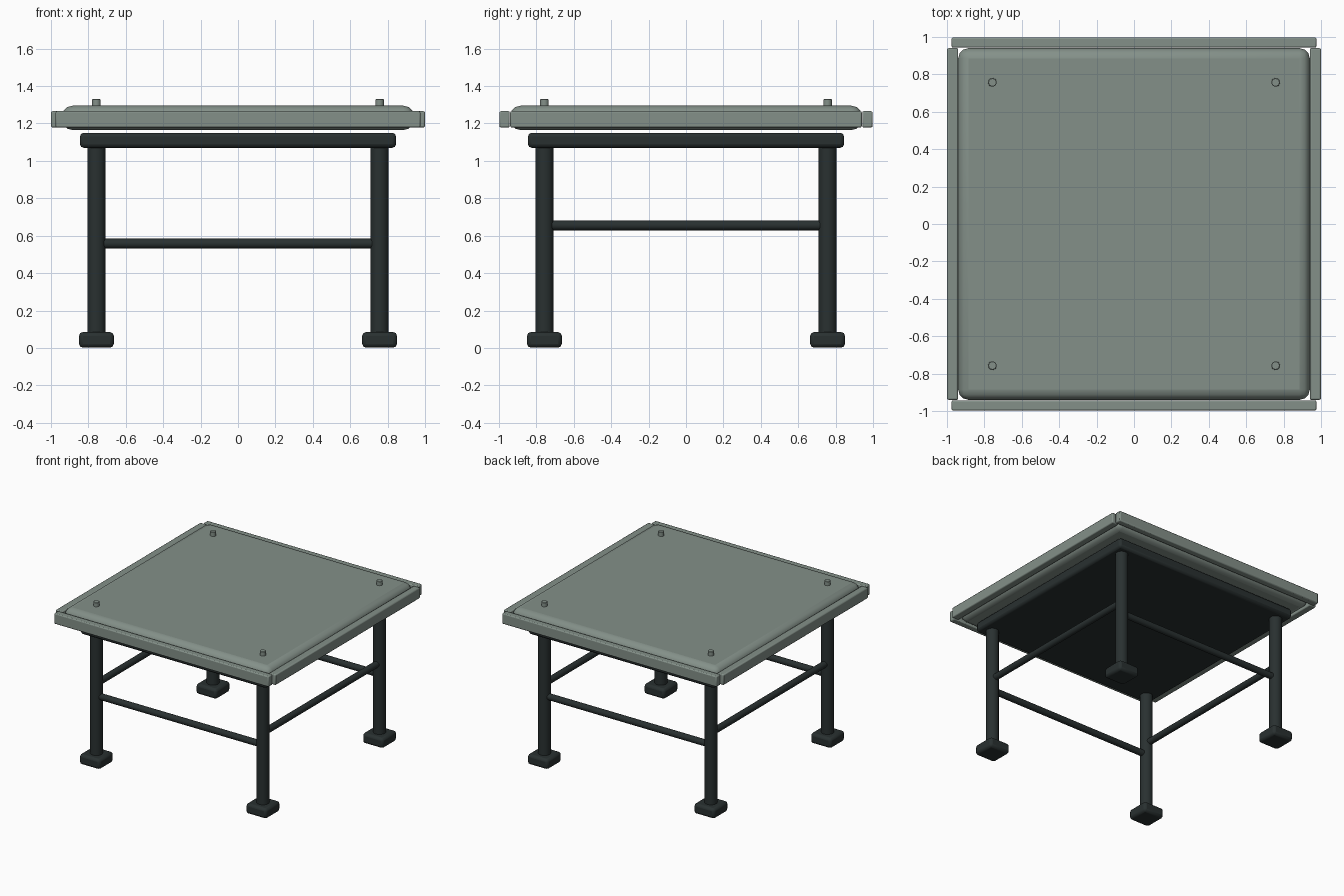
import bpy
import math

if "Cube" in bpy.data.objects:
    bpy.data.objects.remove(bpy.data.objects["Cube"], do_unlink=True)


def make_material(name, rgb):
    mat = bpy.data.materials.new(name)
    mat.use_nodes = True
    colour = (*rgb, 1.0)
    mat.diffuse_color = colour
    mat.node_tree.nodes["Principled BSDF"].inputs["Base Color"].default_value = colour
    return mat


SAGE = make_material("sage_green", (0.23, 0.28, 0.25))
DARK = make_material("dark_slate", (0.022, 0.03, 0.03))


def finish(obj, name, mat, bevel, segments):
    obj.name = name
    obj.data.materials.append(mat)
    if bevel:
        mod = obj.modifiers.new("Bevel", 'BEVEL')
        mod.width = bevel
        mod.segments = segments
        mod.limit_method = 'ANGLE'
        mod.angle_limit = math.radians(40)
    bpy.ops.object.shade_smooth_by_angle(angle=math.radians(30))
    return obj


def box(name, centre, size, mat, bevel, segments=2):
    bpy.ops.mesh.primitive_cube_add(size=1, location=centre)
    obj = bpy.context.object
    obj.scale = size
    bpy.ops.object.transform_apply(location=False, rotation=False, scale=True)
    return finish(obj, name, mat, bevel, segments)


def rod(name, centre, radius, length, mat, axis='Z', bevel=0.0, sides=20):
    turn = {'X': (0, math.pi / 2, 0), 'Y': (math.pi / 2, 0, 0), 'Z': (0, 0, 0)}[axis]
    bpy.ops.mesh.primitive_cylinder_add(vertices=sides, radius=radius, depth=length,
                                        location=centre, rotation=turn)
    return finish(bpy.context.object, name, mat, bevel, 1)


LEG = 0.757    # leg offset from the centre
RIM = 0.97     # edging offset from the centre

# Table top and the plate under it
box("table_top", (0, 0, 1.23), (1.88, 1.88, 0.13), SAGE, 0.055, 3)
box("under_plate", (0, 0, 1.11), (1.69, 1.69, 0.08), DARK, 0.02)

# Edging strips around the top
for side, sign in (("front", -1), ("back", 1)):
    box(side + "_edging", (0, sign * RIM, 1.222), (1.95, 0.055, 0.087), SAGE, 0.008)
for side, sign in (("right", -1), ("left", 1)):
    box(side + "_edging", (sign * RIM, 0, 1.222), (0.06, 1.88, 0.087), SAGE, 0.008)

# Legs with feet, and the studs above them
for depth, sy in (("front", -1), ("back", 1)):
    for side, sx in (("right", -1), ("left", 1)):
        x, y = sx * LEG, sy * LEG
        corner = depth + "_" + side
        rod(corner + "_leg", (x, y, 0.57), 0.048, 1.04, DARK)
        box(corner + "_foot", (x, y, 0.043), (0.186, 0.186, 0.083), DARK, 0.02)
        rod(corner + "_stud", (x, y, 1.31), 0.023, 0.04, SAGE, bevel=0.003)

# Stretchers between the legs, lower at front and back
for side, sign in (("front", -1), ("back", 1)):
    rod(side + "_stretcher", (0, sign * LEG, 0.558), 0.026, 1.46, DARK, 'X')
for side, sign in (("right", -1), ("left", 1)):
    rod(side + "_stretcher", (sign * LEG, 0, 0.655), 0.026, 1.46, DARK, 'Y')
